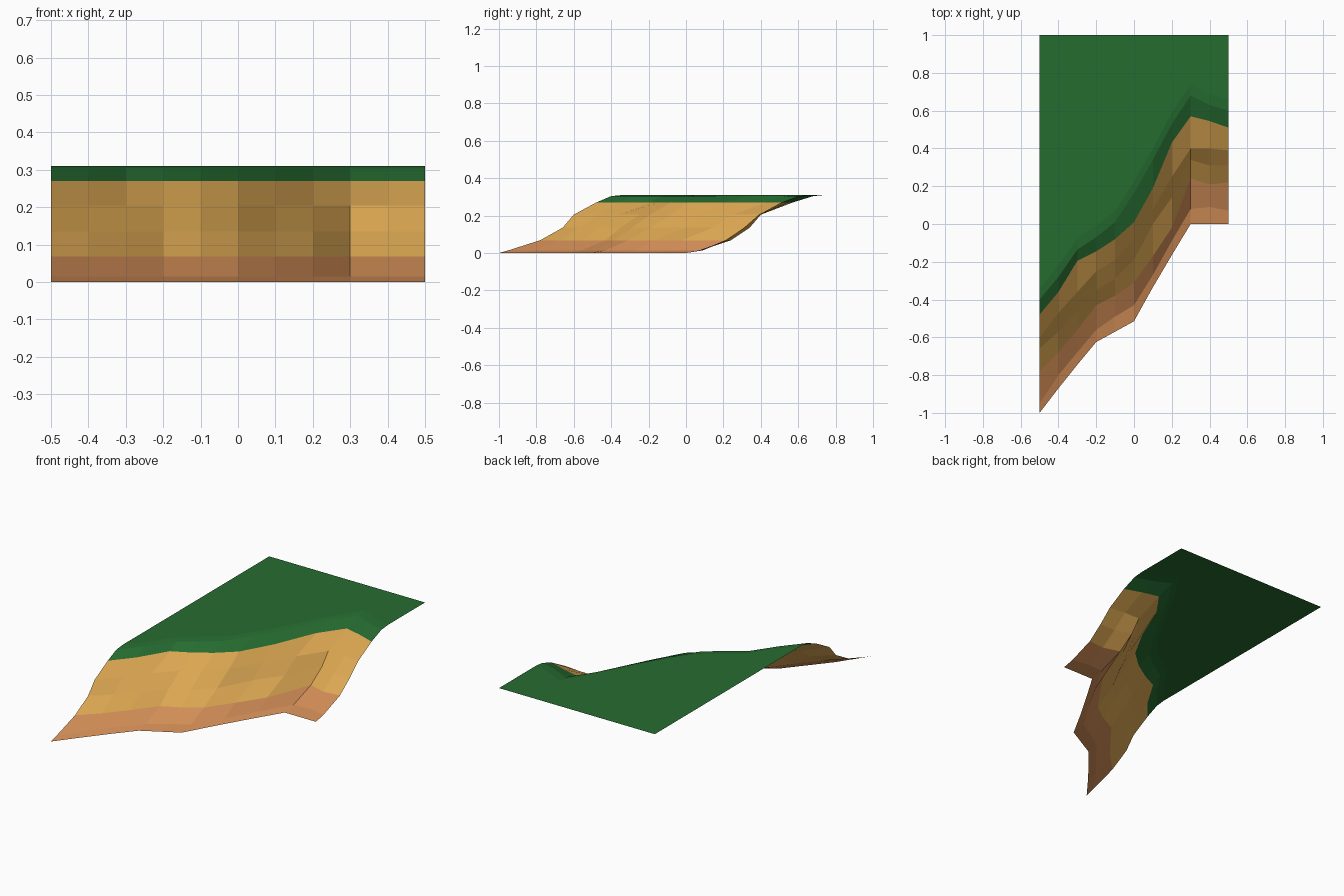
import bpy, bmesh

if "Cube" in bpy.data.objects:
    bpy.data.objects.remove(bpy.data.objects["Cube"])

def material(name, rgb):
    m = bpy.data.materials.new(name)
    m.diffuse_color = (*rgb, 1)
    m.use_nodes = True
    m.node_tree.nodes["Principled BSDF"].inputs["Base Color"].default_value = m.diffuse_color
    return m

grass = material("grass green", (0.019, 0.150, 0.030))
sand = material("sandy tan", (0.72, 0.39, 0.085))
clay = material("red clay", (0.65, 0.27, 0.095))

# Contour lines of the slope: height, then y at each x from -0.5 to 0.5
foot = [-1, -.87, -.745, -.625, -.57, -.515, -.335, -.165, 0, 0, 0]
toe = [-.95, -.80, -.68, -.56, -.49, -.43, -.27, -.09, .08, .09, .07]
clay_top = [-.78, -.68, -.56, -.43, -.38, -.31, -.17, -.02, .24, .21, .22]
ledge = [-.66, -.57, -.46, -.35, -.29, -.19, 0, .14, .34, .31, .31]
shelf = [-.60, -.47, -.36, -.25, -.19, -.08, .08, .25, .40, .40, .39]
sand_top = [-.48, -.36, -.195, -.145, -.08, .01, .19, .43, .57, .545, .51]
brow = [-.40, -.28, -.135, -.07, .01, .165, .34, .53, .68, .63, .60]
lawn = [y + .06 for y in brow]
back = [1] * 11

def strip(name, mat, contours):
    """Open sheet of quads joining successive contours."""
    bm = bmesh.new()
    rows = [[bm.verts.new((-.5 + .1 * i, y, z)) for i, y in enumerate(ys)]
            for z, ys in contours]
    for a, b in zip(rows, rows[1:]):
        for i in range(10):
            bm.faces.new((a[i], a[i + 1], b[i + 1], b[i]))
    me = bpy.data.meshes.new(name)
    bm.to_mesh(me)
    bm.free()
    me.materials.append(mat)
    bpy.context.collection.objects.link(bpy.data.objects.new(name, me))

# Clay foot, sandy cliff face and grassy top share their border contours
strip("clay_foot", clay, [(0, foot), (.014, toe), (.068, clay_top)])
strip("sand_cliff", sand, [(.068, clay_top), (.135, ledge), (.205, shelf), (.27, sand_top)])
strip("grass_top", grass, [(.27, sand_top), (.304, brow), (.31, lawn), (.31, back)])
